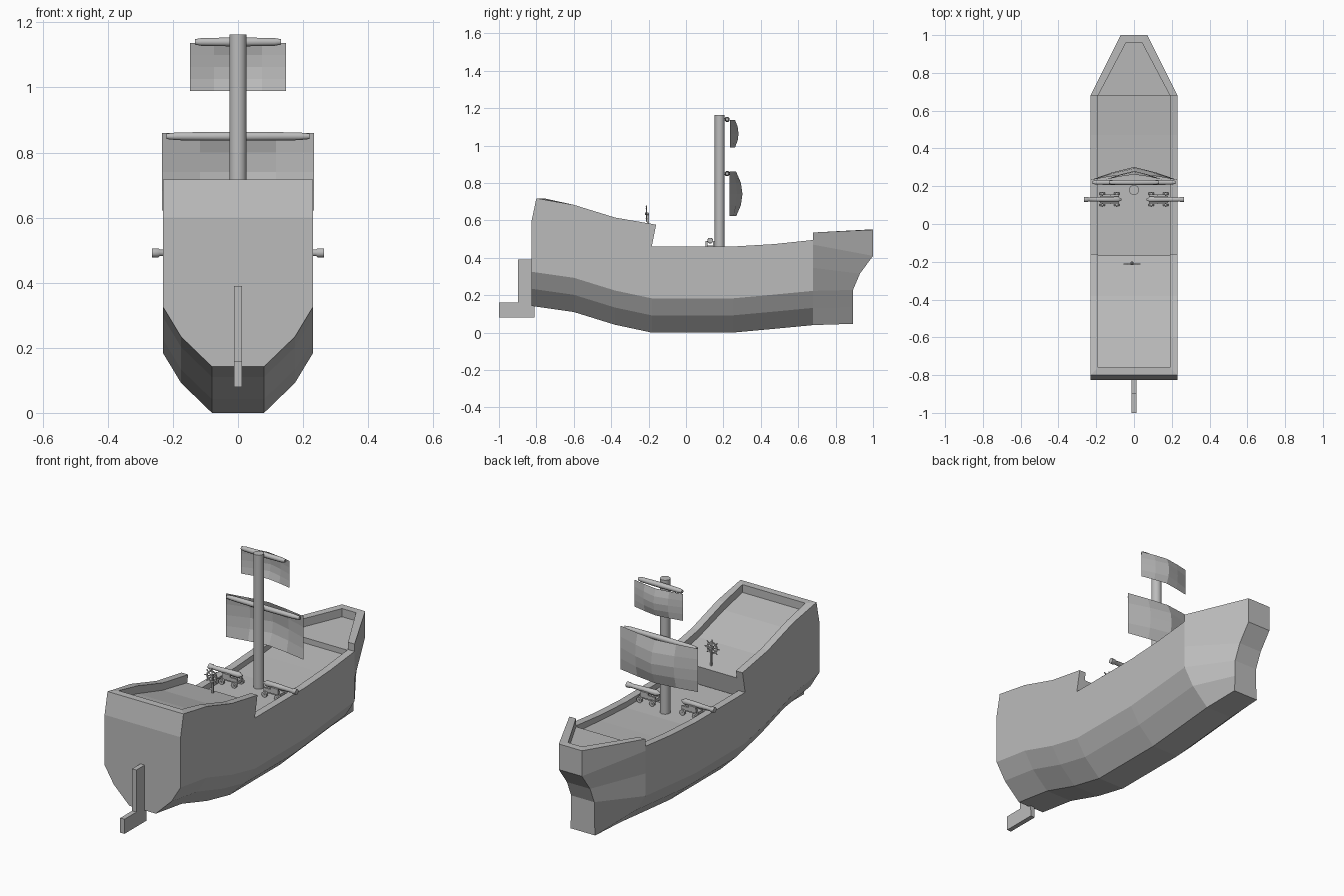
import bpy, bmesh, math
from mathutils import Vector, Matrix

if "Cube" in bpy.data.objects:
    bpy.data.objects.remove(bpy.data.objects["Cube"])

grey = bpy.data.materials.new("plain grey")
grey.diffuse_color = (0.5, 0.5, 0.5, 1)
grey.use_nodes = True
grey.node_tree.nodes["Principled BSDF"].inputs["Base Color"].default_value = grey.diffuse_color


def finish(name, bm, smooth=False, normals=True):
    bmesh.ops.remove_doubles(bm, verts=bm.verts, dist=1e-5)
    if normals:
        bmesh.ops.recalc_face_normals(bm, faces=bm.faces)
    me = bpy.data.meshes.new(name)
    bm.to_mesh(me)
    bm.free()
    me.materials.append(grey)
    for p in me.polygons:
        p.use_smooth = smooth and len(p.vertices) == 4
    ob = bpy.data.objects.new(name, me)
    bpy.context.collection.objects.link(ob)
    return ob


def face(bm, pts):
    return bm.faces.new([bm.verts.new(p) for p in pts])


def flip(p):
    return (-p[0], p[1], p[2])


# half section: bottom, two chines, side, upper side, rail top, rail inside, deck
def station(y, z0, upper, top, deck, top_y=None, inner_y=None, deck_y=None):
    ty = y if top_y is None else top_y
    iy = ty if inner_y is None else inner_y
    dy = iy if deck_y is None else deck_y
    return [(.08, y, z0), (.175, y, z0 + .092), (.23, y, z0 + .183),
            (.23, y, (z0 + .183 + upper) / 2), (.23, y, upper),
            (.23, ty, top), (.19, iy, top), (.19, dy, deck)]


def loft(name, stations, start=None, end=None):
    bm = bmesh.new()
    for a, b in zip(stations, stations[1:]):
        ra = a + [flip(p) for p in reversed(a)]
        rb = b + [flip(p) for p in reversed(b)]
        n = len(ra)
        for i in range(n):
            j = (i + 1) % n
            face(bm, [ra[i], ra[j], rb[j], rb[i]])
    for s, kind in ((stations[0], start), (stations[-1], end)):
        if kind == "ladder":      # closed end with its own rail
            for p, q in zip(s, s[1:]):
                face(bm, [p, q, flip(q), flip(p)])
        elif kind == "step":      # bulkhead with two rail ends
            u, t = s[4], s[5]
            k = (t[1] - u[1]) / (t[2] - u[2])
            low = (.23, u[1] + k * (.41 - u[2]), .41)
            half = [low, t, s[6], s[7]]
            inner = (.19, low[1], .41)
            for f in (lambda p: p, flip):
                face(bm, [f(low), f(t), f(s[6]), f(s[7]), f(inner)])
            face(bm, [inner, s[7], flip(s[7]), flip(inner)])
    return finish(name, bm)


loft("stern_hull", [
    station(-.825, .142, .60, .718, .675, -.80, -.76),
    station(-.60, .11, .57, .683, .64),
    station(-.38, .042, .51, .615, .575),
    station(-.183, 0, .46, .577, .535, -.16, -.16, -.168)], "ladder", "step")

loft("midship_hull", [
    station(-.183, 0, .32, .46, .43),
    station(.25, 0, .32, .46, .43),
    station(.47, .02, .34, .473, .443),
    station(.68, .04, .36, .495, .46)])

loft("bow_hull", [
    station(.68, .04, .47, .535, .49),
    [(.075, .893, .047), (.07, .893, .137), (.07, .893, .228), (.07, .93, .315),
     (.07, 1, .41), (.07, 1, .55), (.042, .96, .55), (.042, .96, .505)]], "step", "ladder")

# rudder
bm = bmesh.new()
f = face(bm, [(-.013, y, z) for y, z in ((-.81, .08), (-1, .08), (-1, .16),
                                         (-.897, .16), (-.897, .39), (-.815, .39))])
g = bmesh.ops.extrude_face_region(bm, geom=[f])
bmesh.ops.translate(bm, vec=(.026, 0, 0), verts=[v for v in g["geom"] if isinstance(v, bmesh.types.BMVert)])
finish("rudder", bm)


# turned rod along an axis from (distance, radius) pairs
def rod(bm, origin, axis, prof, n=8):
    rot = Vector((0, 0, 1)).rotation_difference(Vector(axis)).to_matrix()
    rings = [[Vector(origin) + rot @ Vector((r * math.cos(math.tau * (i + .5) / n),
              r * math.sin(math.tau * (i + .5) / n), d)) for i in range(n)] for d, r in prof]
    for a, b in zip(rings, rings[1:]):
        for i in range(n):
            j = (i + 1) % n
            face(bm, [a[i], a[j], b[j], b[i]])
    face(bm, rings[0][::-1])
    face(bm, rings[-1])


bm = bmesh.new()
rod(bm, (0, .18, .42), (0, 0, 1), [(0, .027), (.743, .027)], 10)
finish("mast", bm, True)


# yards and the billowing sails under them
def sail(name, hw, zlo, zhi, y0, edge, belly):
    bm = bmesh.new()
    across = [(-1, 0), (-.5, .58), (0, 1), (.5, .58), (1, 0)]

    def pt(i, j):
        t = j / 4
        d = edge + (belly - edge) * (1 - (2 * t - 1) ** 2)
        x, k = across[i]
        return (x * hw, y0 + d * k, zlo + (zhi - zlo) * t)
    for i in range(4):
        for j in range(4):
            face(bm, [pt(i, j), pt(i + 1, j), pt(i + 1, j + 1), pt(i, j + 1)])
    finish(name, bm, normals=False)


for part, w, z in (("lower", .22, .85), ("upper", .132, 1.14)):
    bm = bmesh.new()
    rod(bm, (0, .22, z), (1, 0, 0), [(-w, .009), (-w * .85, .013), (0, .015),
                                     (w * .85, .013), (w, .009)])
    finish(part + "_yard", bm, True)
sail("lower_sail", .234, .622, .86, .232, .036, .07)
sail("upper_sail", .148, .99, 1.137, .236, .026, .045)


def box(bm, c, s):
    bmesh.ops.create_cube(bm, size=1, matrix=Matrix.Translation(c) @ Matrix.Diagonal((*s, 1)))


# cannons on wheeled carriages, one each side
for side, s in (("left", -1), ("right", 1)):
    bm = bmesh.new()
    rod(bm, (s * .065, .13, .492), (s, 0, 0),
        [(0, .005), (.01, .009), (.018, .016), (.10, .014), (.175, .011), (.18, .015), (.2, .015)])
    finish(side + "_cannon_barrel", bm, True)
    bm = bmesh.new()
    box(bm, (s * .13, .13, .457), (.10, .036, .016))
    for dy in (-.02, .02):
        box(bm, (s * .125, .13 + dy, .468), (.09, .01, .02))
        box(bm, (s * .145, .13 + dy, .482), (.045, .01, .016))
    for x in (.092, .168):
        rod(bm, (s * x, .09, .446), (0, 1, 0), [(0, .005), (.08, .005)], 6)
        for y in (.094, .154):
            rod(bm, (s * x, y, .446), (0, 1, 0), [(0, .016), (.012, .016)], 8)
    finish(side + "_cannon_carriage", bm)

# steering wheel on its post
bm = bmesh.new()
c = Vector((-.01, -.212, .635))
for k in range(16):
    a, b = math.tau * k / 16, math.tau * (k + 1) / 16
    loop = [[c + Vector((r * math.cos(t), d, r * math.sin(t)))
             for r, d in ((.025, -.003), (.032, -.003), (.032, .003), (.025, .003))] for t in (a, b)]
    for i in range(4):
        j = (i + 1) % 4
        face(bm, [loop[0][i], loop[0][j], loop[1][j], loop[1][i]])
for k in range(8):
    t = math.tau * k / 8
    rod(bm, c, (math.cos(t), 0, math.sin(t)),
        [(0, .0025), (.032, .0025), (.037, .0035), (.045, .002)], 6)
rod(bm, c - Vector((0, .006, 0)), (0, 1, 0), [(0, .008), (.018, .008)], 8)
finish("steering_wheel", bm)
bm = bmesh.new()
box(bm, (-.01, -.204, .585), (.01, .01, .106))
finish("wheel_post", bm)
